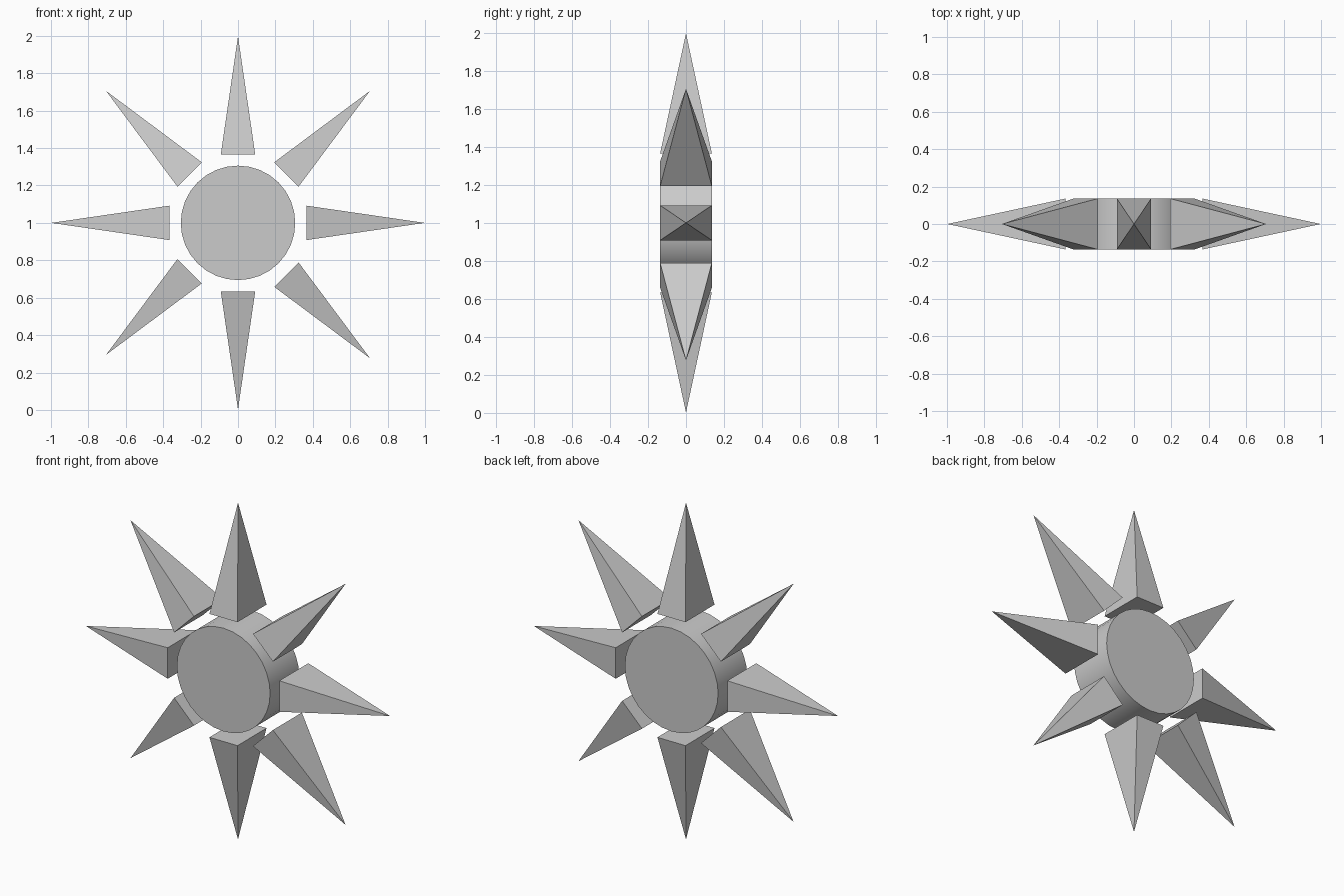
import bpy
import bmesh
from math import pi, radians
from mathutils import Matrix, Vector

cube = bpy.data.objects.get("Cube")
if cube:
    bpy.data.objects.remove(cube, do_unlink=True)

CENTRE = Vector((0, 0, 1.0))
HALF_DEPTH = 0.136

grey = bpy.data.materials.new("light grey")
grey.use_nodes = True
colour = (0.6, 0.6, 0.6, 1)
grey.diffuse_color = colour
grey.node_tree.nodes["Principled BSDF"].inputs["Base Color"].default_value = colour


def make_object(name, bm):
    bmesh.ops.recalc_face_normals(bm, faces=bm.faces)
    mesh = bpy.data.meshes.new(name)
    bm.to_mesh(mesh)
    bm.free()
    mesh.materials.append(grey)
    obj = bpy.data.objects.new(name, mesh)
    bpy.context.collection.objects.link(obj)
    return obj


# Round disc facing front and back, smooth rim and flat caps
bm = bmesh.new()
turn = Matrix.Translation(CENTRE) @ Matrix.Rotation(pi / 2, 4, "X")
bmesh.ops.create_cone(bm, cap_ends=True, segments=32, radius1=0.306,
                      radius2=0.306, depth=2 * HALF_DEPTH, matrix=turn)
disc = make_object("disc", bm)
bpy.context.view_layer.objects.active = disc
disc.select_set(True)
bpy.ops.object.shade_smooth_by_angle(angle=radians(30))
disc.select_set(False)


# Four-sided pyramid ray, pointing outwards from the disc
def make_ray(name, angle, drop=0):
    bm = bmesh.new()
    base = [bm.verts.new((x * 0.092, y * HALF_DEPTH, 0.366))
            for x, y in ((-1, -1), (1, -1), (1, 1), (-1, 1))]
    tip = bm.verts.new((0, 0, 0.998))
    bm.faces.new(base)
    for i in range(4):
        bm.faces.new((base[i], base[(i + 1) % 4], tip))
    place = Matrix.Translation(CENTRE - Vector((0, 0, drop)))
    bm.transform(place @ Matrix.Rotation(angle, 4, "Y"))
    make_object(name, bm)


names = ("top", "upper_left", "left", "lower_left",
         "bottom", "lower_right", "right", "upper_right")
for i, side in enumerate(names):
    # The lower left ray sits slightly lower than the others
    make_ray(side + "_ray", i * pi / 4, 0.018 if side == "lower_left" else 0)
